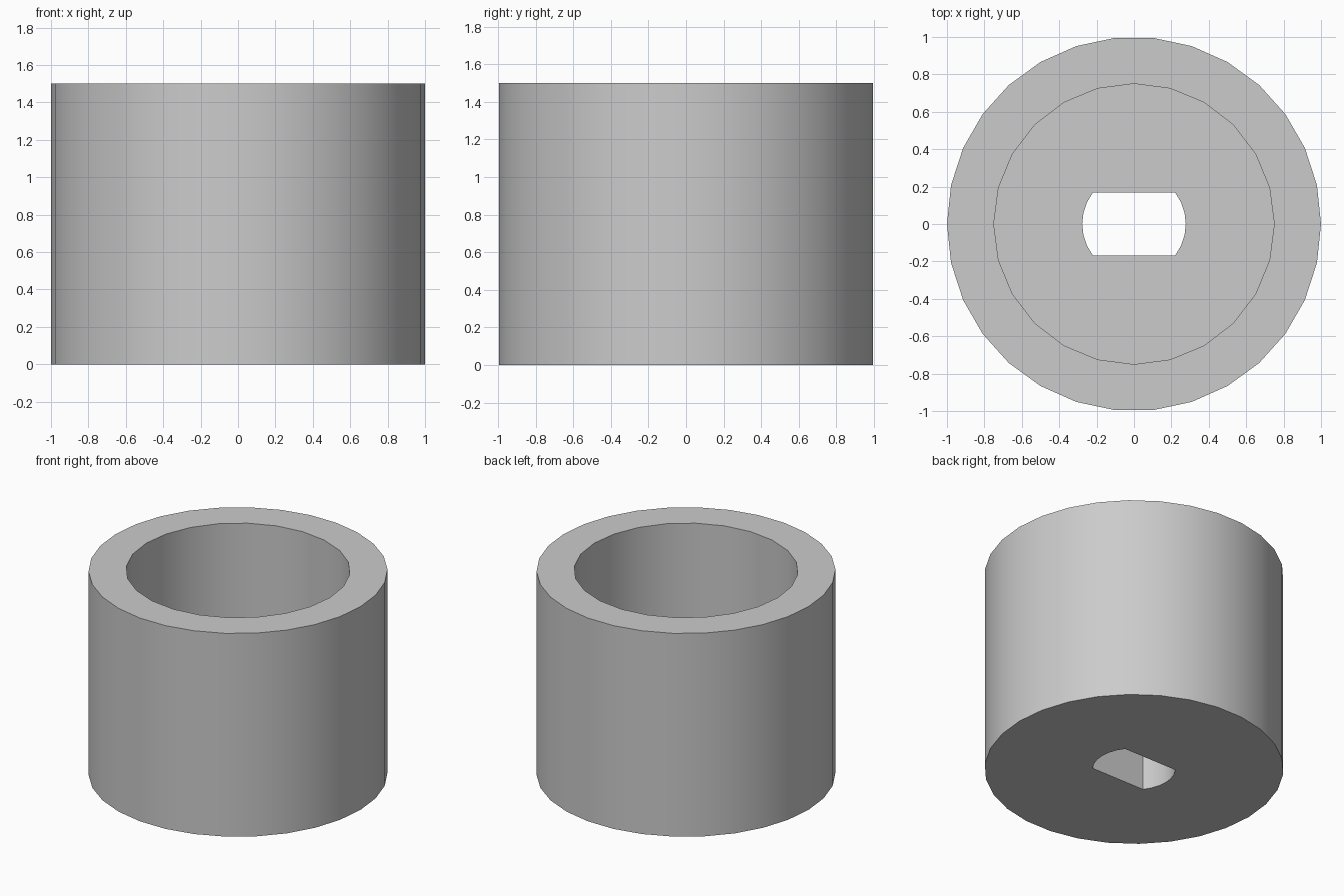
import bpy
import bmesh
from math import asin, cos, pi, radians, sin

cube = bpy.data.objects.get("Cube")
if cube:
    bpy.data.objects.remove(cube, do_unlink=True)

HEIGHT = 1.5
FLOOR = 0.5
OUTER_R, INNER_R = 1.0, 0.75
SLOT_R, SLOT_HALF = 0.277, 0.169


def circle(radius, sides):
    return [(radius * cos(2 * pi * i / sides), radius * sin(2 * pi * i / sides))
            for i in range(sides)]


def slot(radius, half, steps=6):
    """Round hole with two flats facing front and back."""
    a = asin(half / radius)
    arc = [-a + 2 * a * i / steps for i in range(steps + 1)]
    return [(radius * cos(t + turn), radius * sin(t + turn))
            for turn in (0, pi) for t in arc]


bm = bmesh.new()


def loop(points, z):
    verts = [bm.verts.new((x, y, z)) for x, y in points]
    edges = [bm.edges.new((v, verts[i - 1])) for i, v in enumerate(verts)]
    return verts, edges


def wall(points, z0, z1):
    """Vertical wall; returns its bottom and top edge loops."""
    low, low_edges = loop(points, z0)
    high, high_edges = loop(points, z1)
    for i in range(len(points)):
        bm.faces.new((low[i - 1], low[i], high[i], high[i - 1]))
    return low_edges, high_edges


def ring(edges_a, edges_b):
    bmesh.ops.triangle_fill(bm, use_beauty=True, edges=edges_a + edges_b,
                            normal=(0, 0, 1))


# Outer wall, cup bore and flatted shaft hole
outer_low, outer_high = wall(circle(OUTER_R, 30), 0, HEIGHT)
bore_low, bore_high = wall(circle(INNER_R, 24), FLOOR, HEIGHT)
slot_low, slot_high = wall(slot(SLOT_R, SLOT_HALF), 0, FLOOR)

# Rim, cup floor and underside
ring(outer_high, bore_high)
ring(bore_low, slot_high)
ring(outer_low, slot_low)

bmesh.ops.recalc_face_normals(bm, faces=bm.faces)
mesh = bpy.data.meshes.new("sleeve")
bm.to_mesh(mesh)
bm.free()

sleeve = bpy.data.objects.new("sleeve", mesh)
bpy.context.collection.objects.link(sleeve)

# Plain grey finish
grey = bpy.data.materials.new("light_grey")
grey.use_nodes = True
colour = (0.6, 0.6, 0.6, 1)
grey.diffuse_color = colour
grey.node_tree.nodes["Principled BSDF"].inputs["Base Color"].default_value = colour
mesh.materials.append(grey)

# Smooth round walls, sharp rims
bpy.ops.object.select_all(action="DESELECT")
sleeve.select_set(True)
bpy.context.view_layer.objects.active = sleeve
bpy.ops.object.shade_smooth_by_angle(angle=radians(30))
